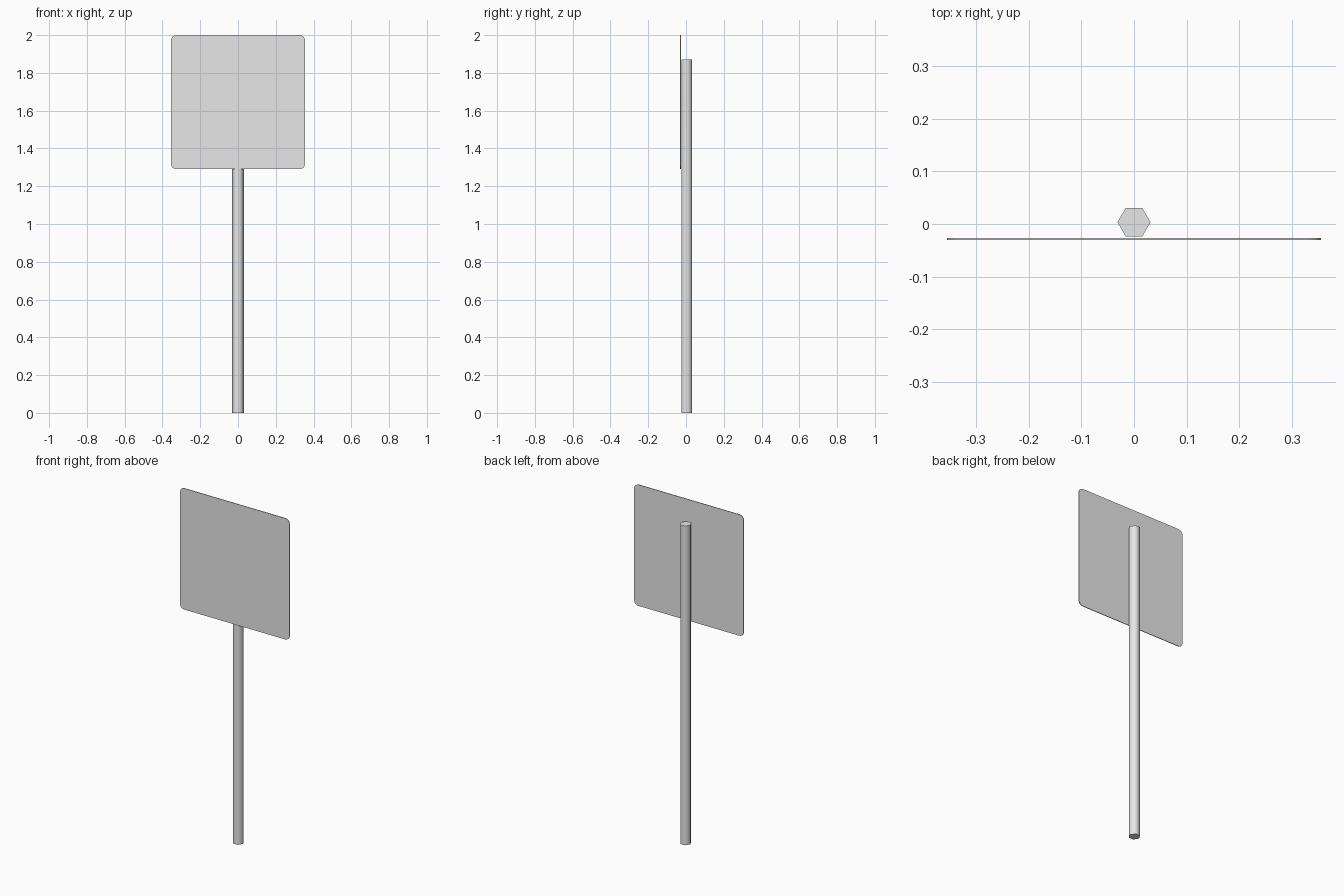
import bpy
import bmesh
import math
from mathutils import Matrix, Vector

# Remove the default cube
cube = bpy.data.objects.get("Cube")
if cube:
    bpy.data.objects.remove(cube, do_unlink=True)

# Single grey finish
grey = bpy.data.materials.new("plain_grey")
grey.use_nodes = True
colour = (0.8, 0.8, 0.8, 1.0)
grey.diffuse_color = colour
grey.node_tree.nodes["Principled BSDF"].inputs["Base Color"].default_value = colour


def finish(bm, name, angle):
    """Turn a bmesh into a shaded object."""
    bmesh.ops.recalc_face_normals(bm, faces=bm.faces)
    mesh = bpy.data.meshes.new(name)
    bm.to_mesh(mesh)
    bm.free()
    mesh.materials.append(grey)
    obj = bpy.data.objects.new(name, mesh)
    bpy.context.collection.objects.link(obj)
    bpy.ops.object.select_all(action="DESELECT")
    obj.select_set(True)
    bpy.context.view_layer.objects.active = obj
    bpy.ops.object.shade_smooth_by_angle(angle=math.radians(angle))
    return obj


# Hexagonal post, corners pointing left and right
post_height, post_radius, post_y = 1.87, 0.0314, 0.0035
bm = bmesh.new()
bmesh.ops.create_cone(
    bm, cap_ends=True, segments=6, radius1=post_radius, radius2=post_radius,
    depth=post_height,
    matrix=Matrix.Translation((0, post_y, post_height / 2))
    @ Matrix.Rotation(math.radians(90), 4, "Z"))
finish(bm, "post", 70)

# Thin square sign panel with rounded corners, just in front of the post
size, thickness, panel_y = 0.71, 0.004, -0.0285
bm = bmesh.new()
bmesh.ops.create_cube(bm, size=1)
bmesh.ops.scale(bm, vec=Vector((size, thickness, size)), verts=bm.verts)
bmesh.ops.translate(bm, vec=Vector((0, panel_y, 2 - size / 2)), verts=bm.verts)
corners = [e for e in bm.edges
           if abs(e.verts[0].co.y - e.verts[1].co.y) > thickness / 2]
bmesh.ops.bevel(bm, geom=corners, offset=0.028, segments=4, profile=0.5,
                affect="EDGES")
finish(bm, "sign_panel", 40)
